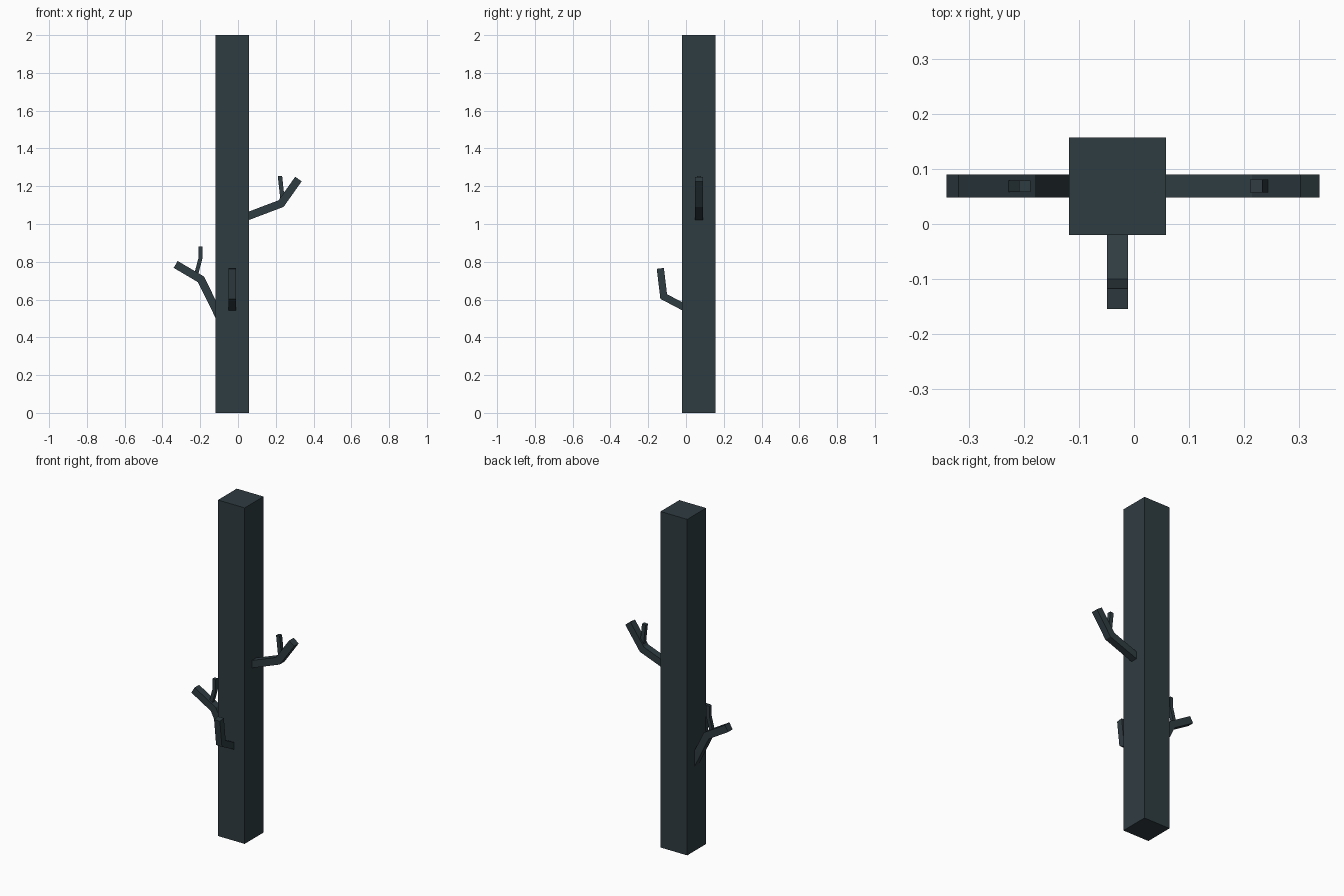
import bpy, bmesh
from mathutils import Vector

if "Cube" in bpy.data.objects:
    bpy.data.objects.remove(bpy.data.objects["Cube"])

# One flat colour for the whole model
mat = bpy.data.materials.new("dark slate")
mat.diffuse_color = (0.028, 0.045, 0.053, 1)
mat.use_nodes = True
mat.node_tree.nodes["Principled BSDF"].inputs["Base Color"].default_value = mat.diffuse_color


def finish(name, bm):
    bmesh.ops.recalc_face_normals(bm, faces=bm.faces[:])
    me = bpy.data.meshes.new(name)
    bm.to_mesh(me)
    bm.free()
    me.materials.append(mat)
    ob = bpy.data.objects.new(name, me)
    bpy.context.collection.objects.link(ob)
    return ob


def box(name, lo, hi):
    bm = bmesh.new()
    bmesh.ops.create_cube(bm, size=1)
    for v in bm.verts:
        v.co = [(a + b) / 2 + c * (b - a) for a, b, c in zip(lo, hi, v.co)]
    return finish(name, bm)


def limb(name, points, side, width):
    """Square bar with mitred bends along a path lying in the plane normal to side."""
    pts, side = [Vector(p) for p in points], Vector(side)
    dirs = [(b - a).normalized() for a, b in zip(pts, pts[1:])]
    bm, rings, h = bmesh.new(), [], width / 2
    for i, p in enumerate(pts):
        d0, d1 = dirs[max(i - 1, 0)], dirs[min(i, len(dirs) - 1)]
        n = side.cross((d0 + d1).normalized())
        n /= n.dot(side.cross(d0))
        rings.append([bm.verts.new(p + side * (h * s) + n * (h * t))
                      for s, t in ((-1, -1), (1, -1), (1, 1), (-1, 1))])
    for a, b in zip(rings, rings[1:]):
        for k in range(4):
            j = (k + 1) % 4
            bm.faces.new((a[k], a[j], b[j], b[k]))
    bm.faces.new(rings[0])
    bm.faces.new(rings[-1])
    return finish(name, bm)


# Trunk
box("trunk", (-0.118, -0.02, 0), (0.058, 0.157, 2))

Y = 0.069
# Right branch and twig
limb("right_branch", [(0.03, Y, 1.033), (0.228, Y, 1.108), (0.320, Y, 1.238)], (0, 1, 0), 0.042)
limb("right_twig", [(0.237, Y, 1.118), (0.222, Y, 1.254)], (0, 1, 0), 0.023)

# Left branch and bent twig
limb("left_branch", [(-0.10, Y, 0.512), (-0.196, Y, 0.707), (-0.330, Y, 0.786)], (0, 1, 0), 0.042)
limb("left_twig", [(-0.225, Y, 0.72), (-0.199, Y, 0.818), (-0.199, Y, 0.882)], (0, 1, 0), 0.021)

# Front branch
limb("front_branch", [(-0.03, 0.0, 0.554), (-0.03, -0.118, 0.616), (-0.03, -0.136, 0.765)],
     (1, 0, 0), 0.038)
